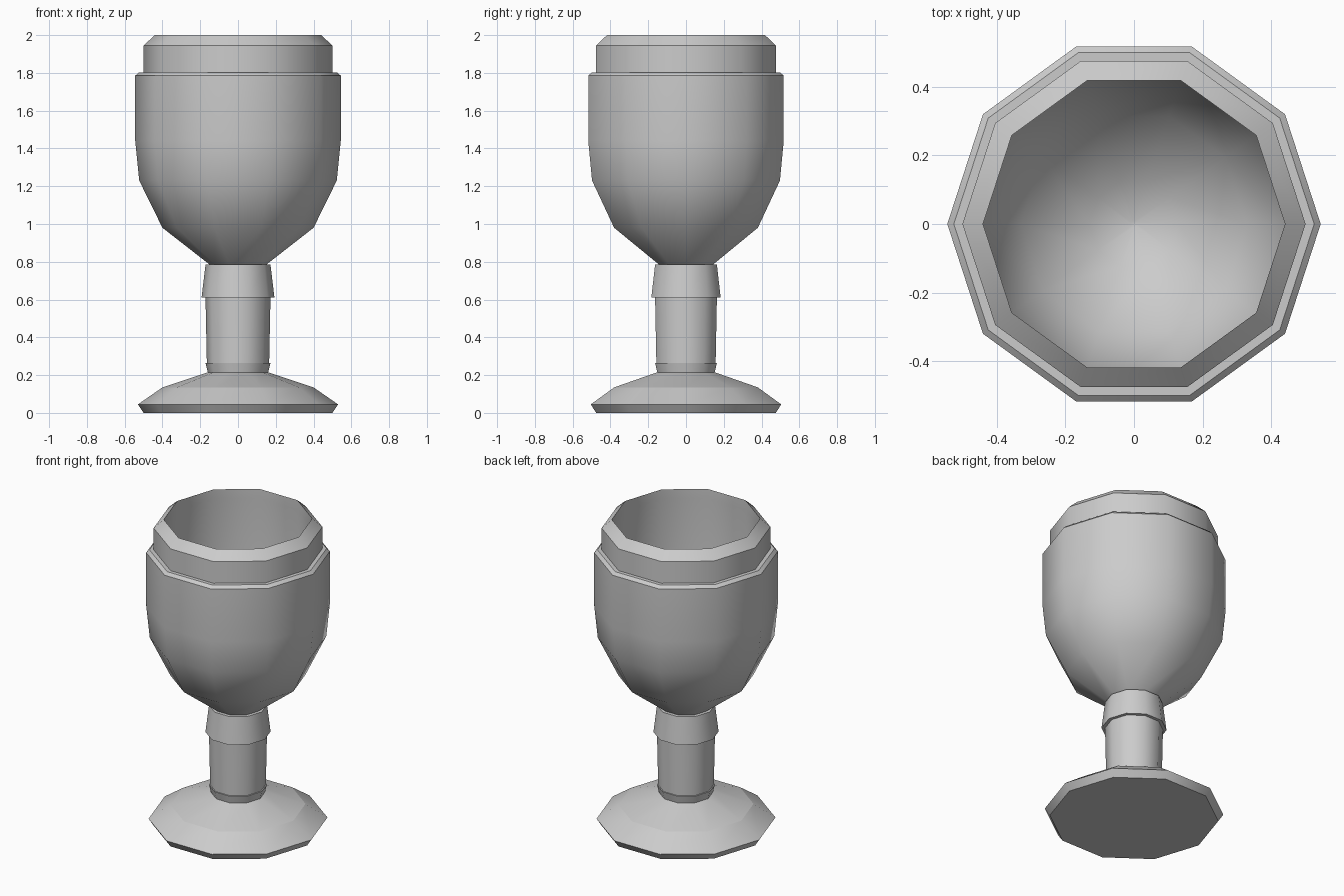
import bpy, bmesh
from math import cos, sin, tau

if "Cube" in bpy.data.objects:
    bpy.data.objects.remove(bpy.data.objects["Cube"])

SIDES = 10


def lathe(name, profile, cap_start=False, cap_end=False):
    """Revolve (radius, z, sharp) points into a smooth ten-sided shell."""
    bm = bmesh.new()
    rings = [[bm.verts.new((r * cos(tau * i / SIDES), r * sin(tau * i / SIDES), z))
              for i in range(SIDES)] for r, z, _ in profile]
    for a, b in zip(rings, rings[1:]):
        for i in range(SIDES):
            j = (i + 1) % SIDES
            bm.faces.new((a[i], a[j], b[j], b[i]))
    if cap_start:
        bm.faces.new(rings[0][::-1])
    if cap_end:
        bm.faces.new(rings[-1])
    for f in bm.faces:
        f.smooth = True
    # Crease the rings that read as hard edges
    for ring, (_, _, sharp) in zip(rings, profile):
        if sharp:
            for i in range(SIDES):
                bm.edges.get((ring[i], ring[(i + 1) % SIDES])).smooth = False
    mesh = bpy.data.meshes.new(name)
    bm.to_mesh(mesh)
    bm.free()
    obj = bpy.data.objects.new(name, mesh)
    bpy.context.collection.objects.link(obj)
    return obj


# Spreading foot
lathe("foot", [(0.50, 0, True), (0.53, 0.045, True), (0.40, 0.135, True),
               (0.16, 0.215, True)], cap_start=True)

# Stem with lower ring and flared upper collar
lathe("stem", [(0.16, 0.215, True), (0.172, 0.265, True), (0.165, 0.265, True),
               (0.172, 0.61, True), (0.193, 0.61, True), (0.172, 0.785, True),
               (0.15, 0.785, True)])

# Bowl: outer wall, stepped lip, then hollow inside
lathe("bowl", [(0.15, 0.785, True), (0.40, 0.98, False), (0.523, 1.23, False),
               (0.544, 1.44, False), (0.544, 1.785, True), (0.525, 1.803, True),
               (0.50, 1.803, True), (0.50, 1.945, True), (0.44, 2.0, True),
               (0.44, 1.94, False), (0.465, 1.44, False), (0.44, 1.24, False),
               (0.33, 1.03, False), (0.13, 0.88, False), (0.01, 0.85, False)],
      cap_end=True)
